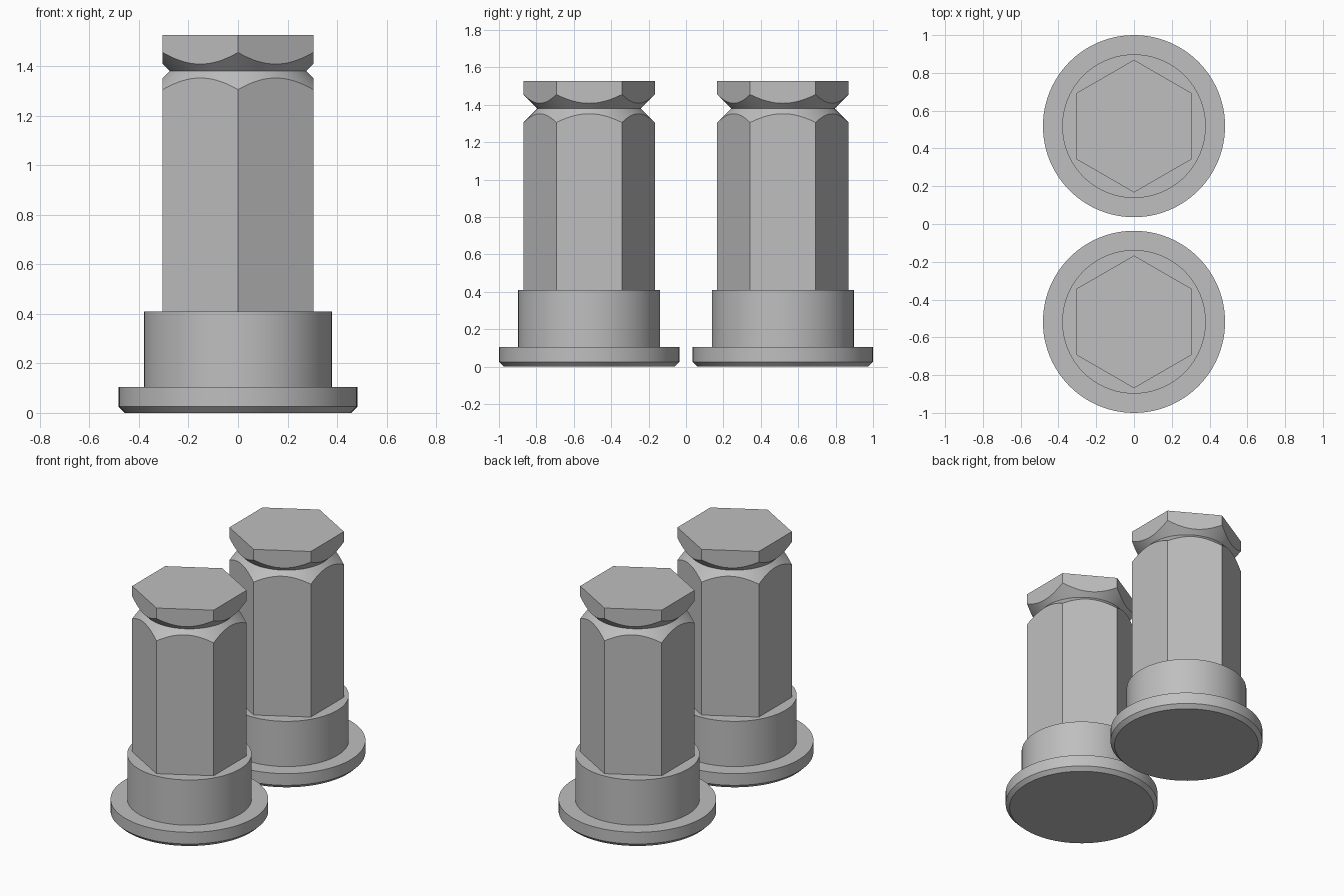
import bpy
import bmesh
import math

old = bpy.data.objects.get("Cube")
if old:
    bpy.data.objects.remove(old, do_unlink=True)

SEGMENTS = 96
SPACING = 0.518           # distance of each nut from the centre
FLANGE_R, FLANGE_TOP, CHAMFER = 0.482, 0.104, 0.025
COLLAR_R, COLLAR_TOP = 0.38, 0.409
HEX_APOTHEM, HEX_TOP = 0.304, 1.526
GROOVE_R, GROOVE_Z = 0.276, 1.38

steel = bpy.data.materials.new("steel_grey")
steel.use_nodes = True
colour = (0.52, 0.52, 0.52, 1)
steel.diffuse_color = colour
steel.node_tree.nodes["Principled BSDF"].inputs["Base Color"].default_value = colour


def hex_radius(angle):
    """Radius of a hexagon with flat sides facing +x and -x."""
    sector = math.pi / 3
    return HEX_APOTHEM / math.cos((angle + sector / 2) % sector - sector / 2)


def loft(name, profile, y, cap_bottom=True):
    """Sweep a profile round z; profile(angle) gives (radius, z) points."""
    bm = bmesh.new()
    columns = []
    for i in range(SEGMENTS):
        a = math.tau * i / SEGMENTS
        columns.append([bm.verts.new((r * math.cos(a), r * math.sin(a), z))
                        for r, z in profile(a)])
    for i, col in enumerate(columns):
        nxt = columns[(i + 1) % SEGMENTS]
        for j in range(len(col) - 1):
            bm.faces.new((col[j], nxt[j], nxt[j + 1], col[j + 1]))
    bm.faces.new([c[-1] for c in columns])
    if cap_bottom:
        bm.faces.new([c[0] for c in reversed(columns)])
    mesh = bpy.data.meshes.new(name)
    bm.to_mesh(mesh)
    bm.free()
    mesh.materials.append(steel)
    obj = bpy.data.objects.new(name, mesh)
    obj.location.y = y
    bpy.context.collection.objects.link(obj)
    bpy.ops.object.select_all(action="DESELECT")
    obj.select_set(True)
    bpy.context.view_layer.objects.active = obj
    bpy.ops.object.shade_smooth_by_angle(angle=math.radians(25))


def base_profile(angle):
    # chamfered flange stepping in to the round collar
    return [(FLANGE_R - CHAMFER, 0), (FLANGE_R, CHAMFER), (FLANGE_R, FLANGE_TOP),
            (COLLAR_R, FLANGE_TOP), (COLLAR_R, COLLAR_TOP)]


def hex_profile(angle):
    # hexagonal shank cut by a round 45-degree V groove below the head
    r = hex_radius(angle)
    depth = r - GROOVE_R
    return [(r, COLLAR_TOP), (r, GROOVE_Z - depth), (GROOVE_R, GROOVE_Z),
            (r, GROOVE_Z + depth), (r, HEX_TOP)]


for side, y in (("front", -SPACING), ("back", SPACING)):
    loft(side + "_flanged_collar", base_profile, y)
    loft(side + "_hex_shank", hex_profile, y, cap_bottom=False)
